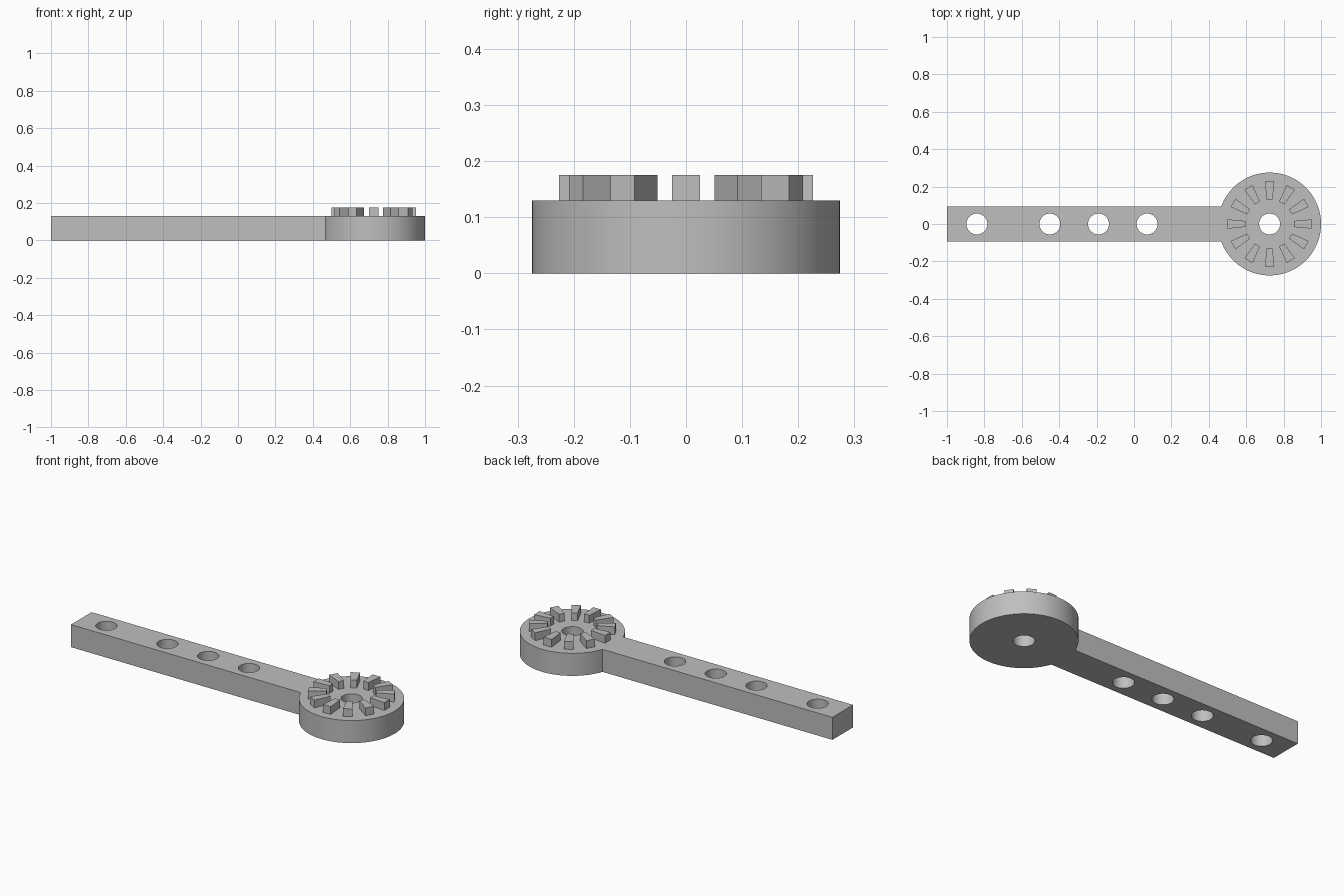
import bpy, bmesh, math
from mathutils import Vector

cube = bpy.data.objects.get("Cube")
if cube:
    bpy.data.objects.remove(cube, do_unlink=True)

HUB_X, HUB_R = 0.725, 0.275
BAR_HALF, THICK = 0.094, 0.13
TOOTH_TOP = 0.175
HOLE_R = 0.056

grey = bpy.data.materials.new("light_grey")
grey.use_nodes = True
colour = (0.52, 0.52, 0.52, 1)
grey.diffuse_color = colour
grey.node_tree.nodes["Principled BSDF"].inputs["Base Color"].default_value = colour


def arc(cx, radius, start, end, steps):
    """Points along an arc, both ends included."""
    return [(cx + radius * math.cos(a), radius * math.sin(a))
            for a in (start + (end - start) * i / steps for i in range(steps + 1))]


def plate(name, loops, z0, z1):
    """Extruded flat shape; loops after the first in a region are holes."""
    bm = bmesh.new()
    edges = []
    for loop in loops:
        verts = [bm.verts.new((x, y, z0)) for x, y in loop]
        edges += [bm.edges.new((v, verts[i - 1])) for i, v in enumerate(verts)]
    bmesh.ops.triangle_fill(bm, use_beauty=True, edges=edges, normal=Vector((0, 0, 1)))
    ext = bmesh.ops.extrude_face_region(bm, geom=bm.faces[:])
    top = [g for g in ext["geom"] if isinstance(g, bmesh.types.BMVert)]
    bmesh.ops.translate(bm, verts=top, vec=(0, 0, z1 - z0))
    bmesh.ops.recalc_face_normals(bm, faces=bm.faces[:])
    mesh = bpy.data.meshes.new(name)
    bm.to_mesh(mesh)
    bm.free()
    obj = bpy.data.objects.new(name, mesh)
    mesh.materials.append(grey)
    bpy.context.collection.objects.link(obj)
    return obj


# Arm and round hub as one outline, pierced by the bolt holes
join = math.pi - math.asin(BAR_HALF / HUB_R)
outline = arc(HUB_X, HUB_R, -join, join, 80) + [(-1, BAR_HALF), (-1, -BAR_HALF)]
holes = [arc(x, HOLE_R, 0, math.tau, 40)[:-1]
         for x in (-0.84, -0.45, -0.19, 0.07, HUB_X)]
arm = plate("arm_with_hub", [outline] + holes, 0, THICK)
bpy.context.view_layer.objects.active = arm
arm.select_set(True)
bpy.ops.object.shade_smooth_by_angle(angle=math.radians(30))

# Ring of tapered locking teeth on the hub
for i in range(12):
    a = math.tau * i / 12
    c, s = math.cos(a), math.sin(a)
    wedge = [(0.13, -0.016), (0.226, -0.025), (0.226, 0.025), (0.13, 0.016)]
    points = [(HUB_X + r * c - w * s, r * s + w * c) for r, w in wedge]
    plate(f"tooth_{i + 1}", [points], THICK, TOOTH_TOP)
